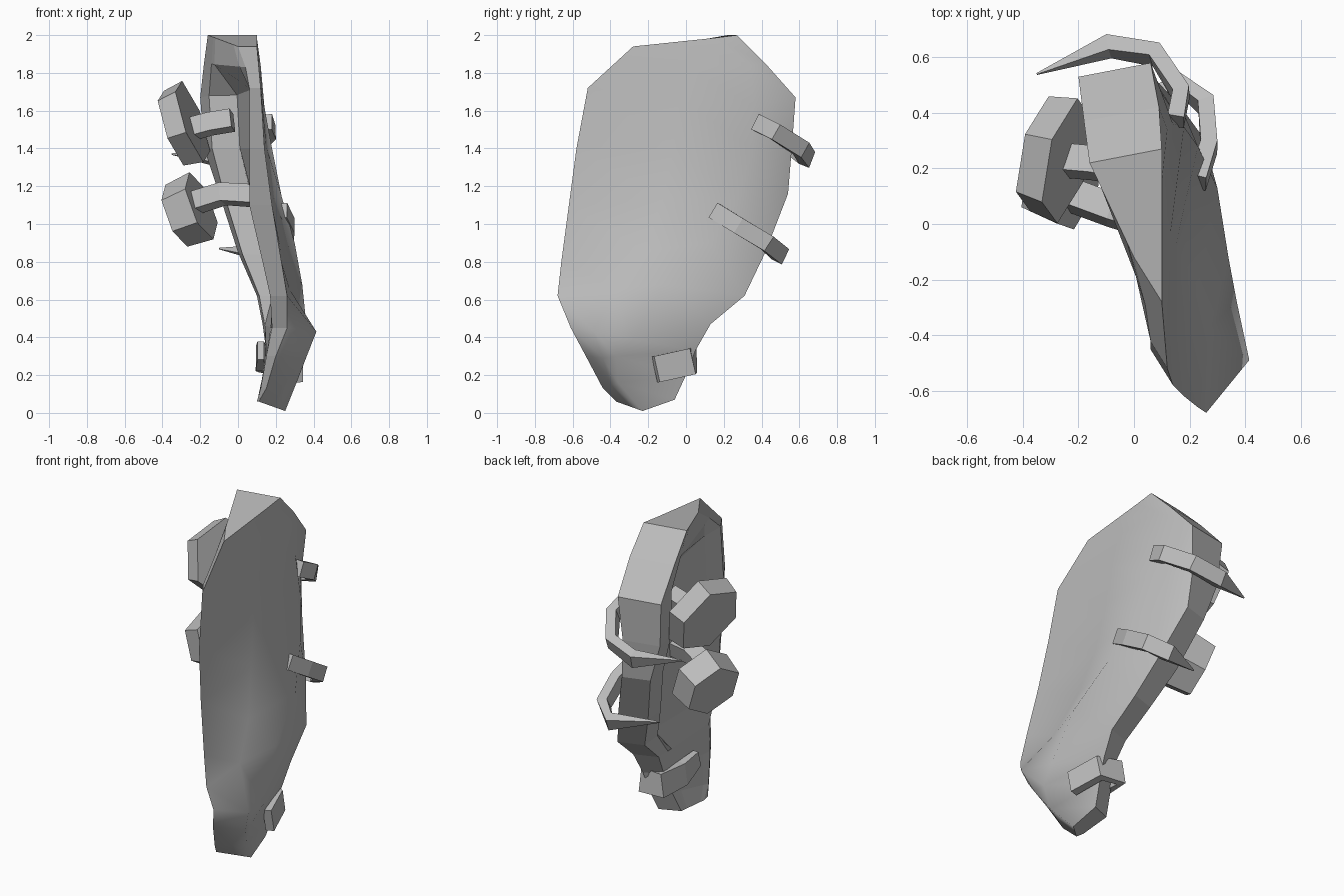
import bpy, bmesh
from math import radians
from mathutils import Vector, Matrix

cube = bpy.data.objects.get("Cube")
if cube:
    bpy.data.objects.remove(cube, do_unlink=True)

grey = bpy.data.materials.new("plain_grey")
grey.use_nodes = True
colour = (0.5, 0.5, 0.5, 1)
grey.diffuse_color = colour
grey.node_tree.nodes["Principled BSDF"].inputs["Base Color"].default_value = colour


def finish(name, bm):
    """Turn a bmesh into a named grey object."""
    bmesh.ops.recalc_face_normals(bm, faces=bm.faces)
    mesh = bpy.data.meshes.new(name)
    bm.to_mesh(mesh)
    bm.free()
    mesh.materials.append(grey)
    obj = bpy.data.objects.new(name, mesh)
    bpy.context.collection.objects.link(obj)
    return obj


def loft(name, rings, smooth_segments=0):
    """Skin closed rings; the first few segments of each ring shade smooth."""
    bm = bmesh.new()
    loops = [[bm.verts.new(p) for p in ring] for ring in rings]
    count = len(loops[0])
    for a, b in zip(loops, loops[1:]):
        for i in range(count):
            j = (i + 1) % count
            face = bm.faces.new((a[i], a[j], b[j], b[i]))
            face.smooth = i < smooth_segments
    bm.faces.new(loops[0])
    bm.faces.new(loops[-1][::-1])
    return finish(name, bm)


def band(name, path, width_dir, width, thick, taper=1.0):
    """Flat strap along a path, shrinking towards its end."""
    pts = [Vector(p) for p in path]
    last = len(pts) - 1
    rings = []
    for i, p in enumerate(pts):
        along = (pts[min(i + 1, last)] - pts[max(i - 1, 0)]).normalized()
        w = Vector(width_dir)
        w = (w - along * w.dot(along)).normalized()
        n = along.cross(w)
        s = taper if i == last else 1.0
        w, n = w * width * s / 2, n * thick * s / 2
        rings.append([p + w + n, p - w + n, p - w - n, p + w - n])
    return loft(name, rings)


def hex_pad(name, centre, normal, radius, thick, spin):
    """Six-sided pad with a slightly smaller outer face."""
    bm = bmesh.new()
    turn = Vector(normal).to_track_quat('Z', 'Y').to_matrix().to_4x4()
    bmesh.ops.create_cone(
        bm, cap_ends=True, segments=6, radius1=radius, radius2=radius * 0.92,
        depth=thick,
        matrix=Matrix.Translation(centre) @ turn @ Matrix.Rotation(radians(spin), 4, 'Z'))
    return finish(name, bm)


# Shell: front edge, outer ridge and back edge, top to bottom
front = [(.1, -.28, 1.94), (.11, -.4, 1.83), (.12, -.52, 1.72), (.14, -.58, 1.4),
         (.18, -.62, 1.1), (.23, -.66, .8), (.26, -.68, .62), (.26, -.61, .45),
         (.2, -.53, .3), (.15, -.44, .13), (.11, -.37, .06)]
ridge = [(.1, .15, 1.985), (.12, .34, 1.84), (.14, .36, 1.62), (.18, .35, 1.4),
         (.23, .28, 1.15), (.3, .13, .9), (.34, -.12, .68), (.37, -.28, .39),
         (.35, -.37, .3), (.31, -.36, .16), (.25, -.23, .01)]
back = [(.1, .27, 2), (.09, .42, 1.85), (.06, .58, 1.67), (.04, .56, 1.4),
        (.06, .54, 1.16), (.17, .42, .85), (.25, .31, .62), (.27, .13, .47),
        (.26, .05, .33), (.25, 0, .2), (.23, -.06, .07)]
inner_x = [-.16, -.18, -.2, -.18, -.1, 0, .1, .13, .15, .13, .11]
lip = [.1, .07, .06, .08, .12, .1, .09, .08, .05, .03, .01]
hollow = [0, 0, 1, 1, 1, .9, .5, 0, 0, 0, 0]
dip = [0, 0, 0, .01, .03, .04, .03, 0, 0, 0, 0]
# The lower front corner juts outwards
corner = {7: (.415, -.49, .43), 8: (.36, -.44, .29)}

rings = []
for i, (f, c, b) in enumerate(zip(front, ridge, back)):
    f, c, b = Vector(f), Vector(c), Vector(b)
    mid = Vector(corner[i]) if i in corner else f.lerp(c, 0.55) - Vector((dip[i], 0, 0))
    back_in = Vector((inner_x[i], b.y - 0.05, b.z))
    front_in = f + Vector((-lip[i], max(0.05, lip[i] * 1.6), 0))
    rim = back_in.lerp(front_in, 0.18)
    near = back_in.lerp(front_in, 0.25)
    far = back_in.lerp(front_in, 0.85)
    near.x += 0.13 * hollow[i]
    far.x += 0.05 * hollow[i]
    rings.append([f, mid, c, b, back_in, rim, near, far, front_in])
loft("shell", rings, smooth_segments=3)

# Hooks wrapping the back edge
band("upper_hook", [(.15, .37, 1.54), (.17, .47, 1.49), (.08, .61, 1.4),
                    (-.09, .64, 1.35), (-.35, .54, 1.37)], (0, .4, 1), .09, .06, .08)
band("middle_hook", [(.23, .15, 1.07), (.27, .28, .99), (.26, .43, .9),
                     (.17, .5, .84), (-.1, .4, .87)], (0, .5, 1), .09, .06, .08)
band("lower_hook", [(.32, -.16, .23), (.27, .02, .27), (.14, .04, .28),
                    (.12, -.14, .29), (.12, -.28, .33)], (0, -.2, 1), .14, .05, .7)

# Straps and pads on the inner side
band("upper_strap", [(-.26, .23, 1.5), (-.15, .22, 1.53), (-.03, .2, 1.55)],
     (0, .3, 1), .1, .1)
band("lower_strap", [(-.27, .12, 1.1), (-.08, .05, 1.16), (.08, .0, 1.15)],
     (0, .3, 1), .1, .1)
hex_pad("upper_pad", (-.29, .24, 1.525), (-1, .25, -.35), .235, .11, 15)
hex_pad("lower_pad", (-.26, .17, 1.07), (-1, .35, -.4), .19, .15, 0)
